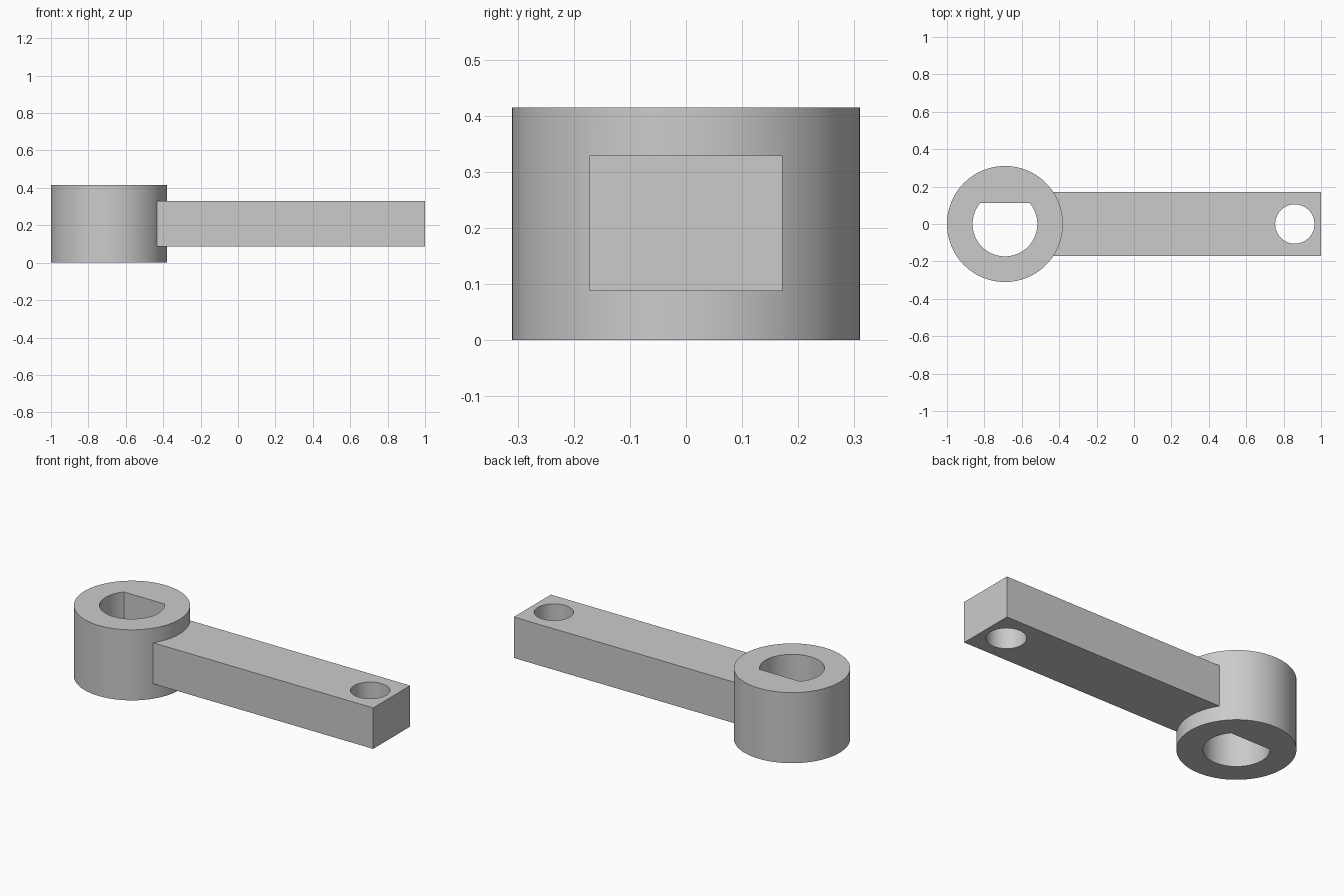
import bpy
import bmesh
from math import asin, cos, pi, sin

cube = bpy.data.objects.get("Cube")
if cube:
    bpy.data.objects.remove(cube, do_unlink=True)

HUB_X, HUB_R, HUB_H = -0.69, 0.31, 0.415
BORE_R, FLAT_Y = 0.173, 0.113
HOLE_X, HOLE_R = 0.86, 0.105
ARM_Y, ARM_Z0, ARM_Z1 = 0.172, 0.088, 0.329

grey = bpy.data.materials.new("plain grey")
grey.use_nodes = True
colour = (0.6, 0.6, 0.6, 1)
grey.diffuse_color = colour
grey.node_tree.nodes["Principled BSDF"].inputs["Base Color"].default_value = colour


def arc(cx, r, start, end, n):
    """Points along an arc centred on (cx, 0), end point excluded."""
    step = (end - start) / n
    return [(cx + r * cos(start + i * step), r * sin(start + i * step)) for i in range(n)]


def prism(name, outline, z0, z1):
    """Extrude a closed counter-clockwise outline upward."""
    bm = bmesh.new()
    base = bm.faces.new([bm.verts.new((x, y, z0)) for x, y in outline])
    top = bmesh.ops.extrude_face_region(bm, geom=[base], use_keep_orig=True)
    verts = [g for g in top["geom"] if isinstance(g, bmesh.types.BMVert)]
    bmesh.ops.translate(bm, verts=verts, vec=(0, 0, z1 - z0))
    bmesh.ops.recalc_face_normals(bm, faces=bm.faces[:])
    mesh = bpy.data.meshes.new(name)
    bm.to_mesh(mesh)
    bm.free()
    mesh.materials.append(grey)
    obj = bpy.data.objects.new(name, mesh)
    bpy.context.collection.objects.link(obj)
    return obj


def combine(target, tool, operation):
    """Apply a boolean and discard the tool."""
    mod = target.modifiers.new(operation.title(), 'BOOLEAN')
    mod.operation, mod.object, mod.solver = operation, tool, 'EXACT'
    bpy.context.view_layer.objects.active = target
    bpy.ops.object.modifier_apply(modifier=mod.name)
    bpy.data.objects.remove(tool, do_unlink=True)


# Round hub joined to the straight arm
lever = prism("lever_arm_with_hub", arc(HUB_X, HUB_R, 0, 2 * pi, 96), 0, HUB_H)
arm = prism("arm", [(-0.46, -ARM_Y), (1, -ARM_Y), (1, ARM_Y), (-0.46, ARM_Y)], ARM_Z0, ARM_Z1)
combine(lever, arm, 'UNION')

# D-shaped bore, flat towards the back
a = asin(FLAT_Y / BORE_R)
d_shape = arc(HUB_X, BORE_R, pi - a, 2 * pi + a, 64)
d_shape.append((HUB_X + BORE_R * cos(a), FLAT_Y))
combine(lever, prism("bore_cutter", d_shape, -0.1, HUB_H + 0.1), 'DIFFERENCE')

# Round hole near the arm tip
tip_hole = prism("hole_cutter", arc(HOLE_X, HOLE_R, 0, 2 * pi, 64), -0.1, HUB_H + 0.1)
combine(lever, tip_hole, 'DIFFERENCE')

# Smooth round walls, crisp edges
bpy.ops.object.select_all(action='DESELECT')
lever.select_set(True)
bpy.context.view_layer.objects.active = lever
bpy.ops.object.shade_smooth_by_angle(angle=pi / 6)
